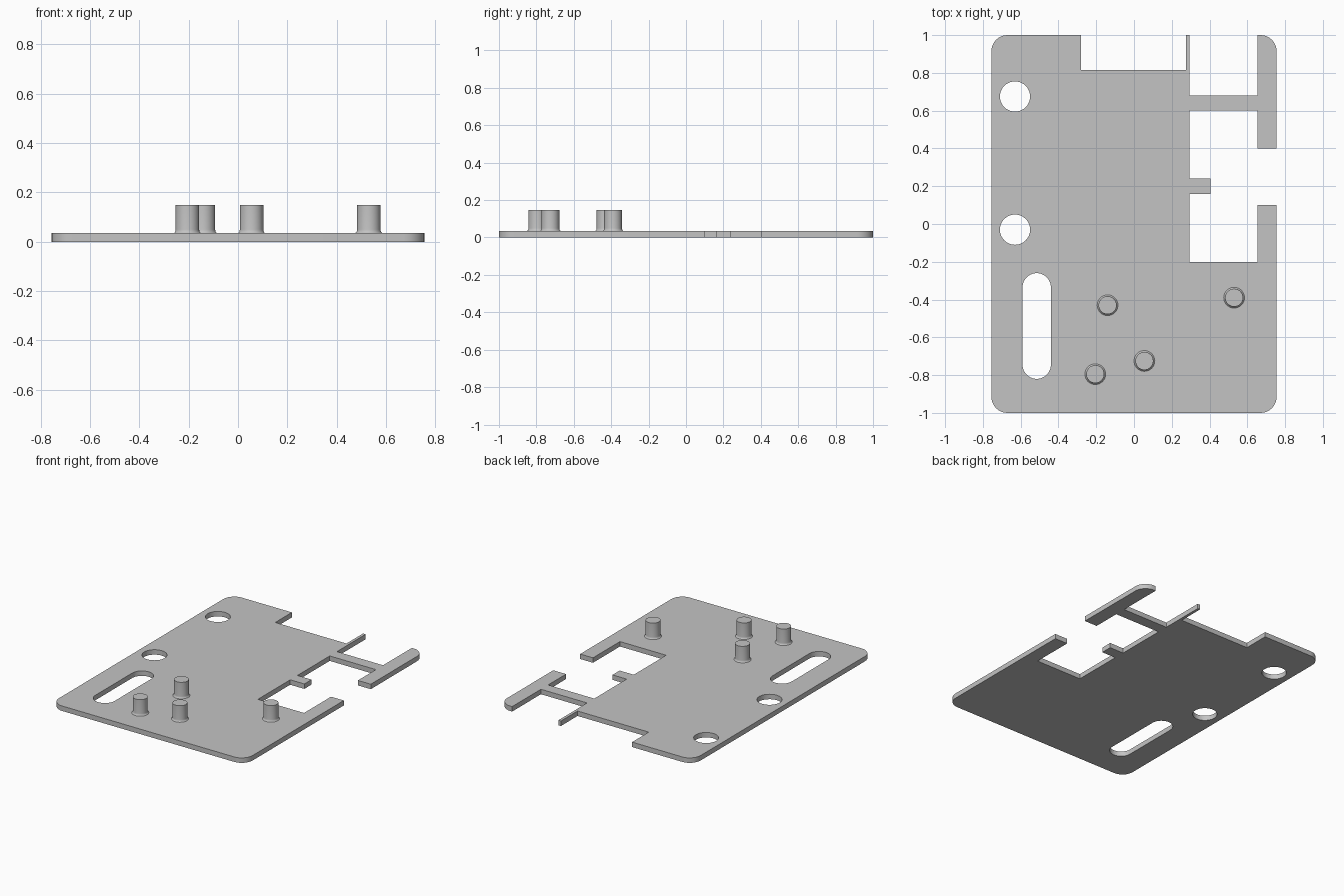
import bpy, bmesh
from math import sin, cos, pi

cube = bpy.data.objects.get("Cube")
if cube:
    bpy.data.objects.remove(cube)

THICK = 0.035
PEG_TOP = 0.148

grey = bpy.data.materials.new("light_grey")
grey.use_nodes = True
grey.diffuse_color = (0.55, 0.55, 0.55, 1)
grey.node_tree.nodes["Principled BSDF"].inputs["Base Color"].default_value = (0.55, 0.55, 0.55, 1)


def finish(bm, name):
    bmesh.ops.recalc_face_normals(bm, faces=bm.faces)
    mesh = bpy.data.meshes.new(name)
    bm.to_mesh(mesh)
    bm.free()
    mesh.materials.append(grey)
    obj = bpy.data.objects.new(name, mesh)
    bpy.context.collection.objects.link(obj)
    bpy.ops.object.select_all(action='DESELECT')
    obj.select_set(True)
    bpy.context.view_layer.objects.active = obj
    bpy.ops.object.shade_smooth_by_angle(angle=pi / 6)
    return obj


def arc(x, y, r, start, sweep, steps):
    """Points along an arc, angles counted in quarter turns."""
    angles = [(start + sweep * i / steps) * pi / 2 for i in range(steps + 1)]
    return [(x + r * cos(a), y + r * sin(a)) for a in angles]


W, R = 0.755, 0.085
IN, ARM = 0.295, 0.655      # inner edge of the body, inner edge of the side arm

# Plate outline, counter-clockwise from the front right corner
outline = arc(-W + R, -1 + R, R, 2, 1, 8) + arc(W - R, -1 + R, R, 3, 1, 8)
outline += [(W, 0.1), (ARM, 0.1), (ARM, -0.2), (IN, -0.2)]              # side notch
outline += [(IN, 0.16), (0.405, 0.16), (0.405, 0.24), (IN, 0.24)]       # small tab
outline += [(IN, 0.6), (ARM, 0.6), (ARM, 0.4), (W, 0.4)]                # crossbar and arm
outline += arc(W - R, 1 - R, R, 0, 1, 8)
outline += [(ARM, 1), (ARM, 0.68), (IN, 0.68), (IN, 1)]                 # back right notch
outline += [(0.275, 1), (0.275, 0.815), (-0.28, 0.815), (-0.28, 1)]     # back notch
outline += arc(-W + R, 1 - R, R, 1, 1, 8)

# Two round holes and a long slot
holes = [arc(-0.63, y, 0.08, 0, 4, 40)[:-1] for y in (0.675, -0.03)]
holes.append(arc(-0.515, -0.335, 0.075, 0, 2, 18) + arc(-0.515, -0.745, 0.075, 2, 2, 18))

bm = bmesh.new()
for loop in [outline] + holes:
    verts = [bm.verts.new((x, y, 0)) for x, y in loop]
    for a, b in zip(verts, verts[1:] + verts[:1]):
        bm.edges.new((a, b))
bmesh.ops.triangle_fill(bm, edges=bm.edges[:], use_beauty=True, normal=(0, 0, 1))
top = bmesh.ops.extrude_face_region(bm, geom=bm.faces[:])["geom"]
bmesh.ops.translate(bm, vec=(0, 0, THICK), verts=[v for v in top if isinstance(v, bmesh.types.BMVert)])
finish(bm, "base_plate")

# Pegs with a small flare at the foot
peg_profile = [(0.055, THICK - 0.005), (0.055, THICK), (0.051, THICK + 0.003),
               (0.0485, THICK + 0.008), (0.0475, THICK + 0.015), (0.0475, PEG_TOP)]
for i, (px, py) in enumerate([(-0.14, -0.43), (0.53, -0.39), (0.055, -0.725), (-0.205, -0.795)]):
    bm = bmesh.new()
    rings = [[bm.verts.new((x, y, z)) for x, y in arc(px, py, r, 0, 4, 32)[:-1]]
             for r, z in peg_profile]
    for low, high in zip(rings, rings[1:]):
        for k in range(len(low)):
            n = (k + 1) % len(low)
            bm.faces.new((low[k], low[n], high[n], high[k]))
    bm.faces.new(rings[-1])
    bm.faces.new(rings[0][::-1])
    finish(bm, f"peg_{i + 1}")
